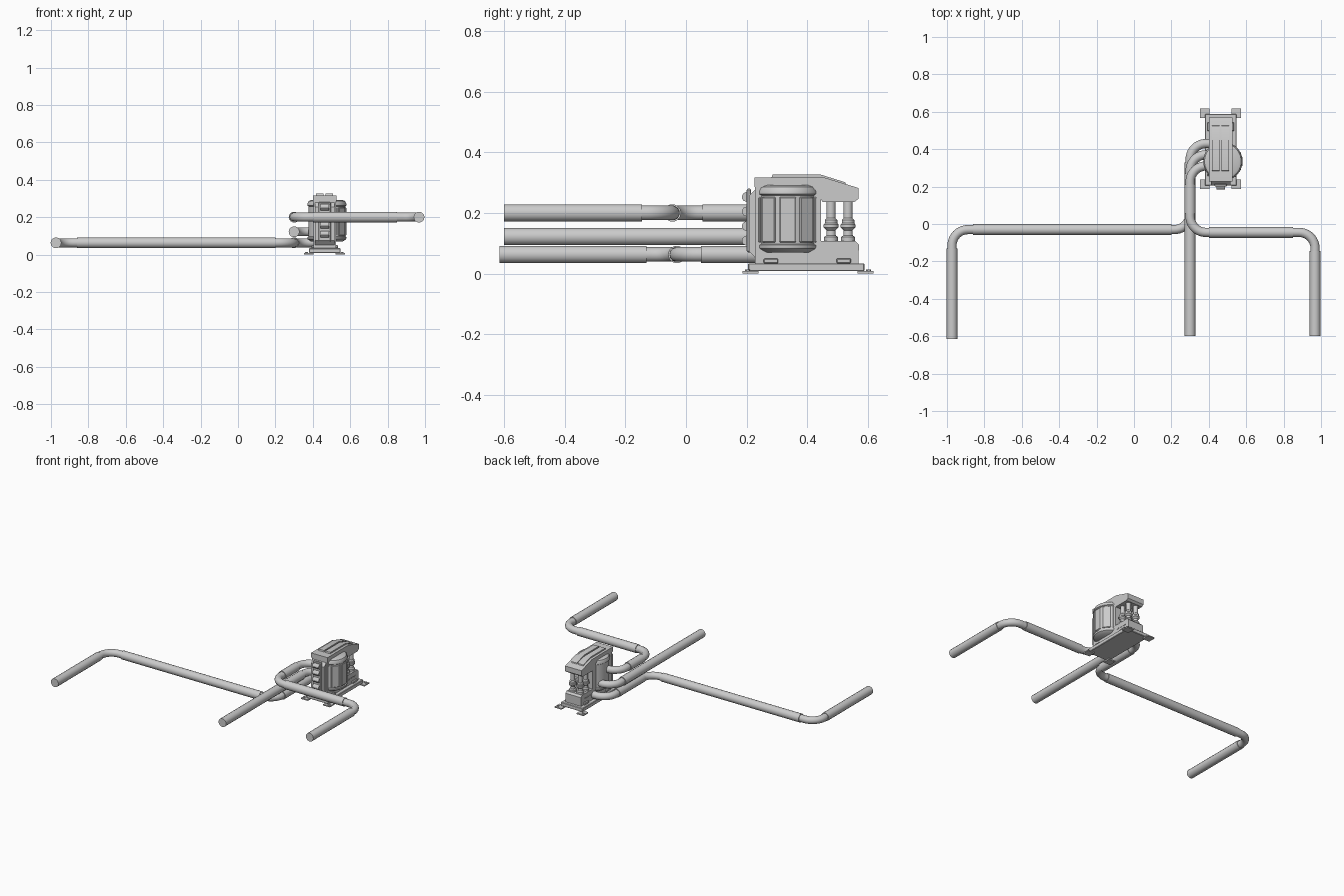
import bpy, bmesh, math
from mathutils import Vector

if "Cube" in bpy.data.objects:
    bpy.data.objects.remove(bpy.data.objects["Cube"])


def finish(name, bm, angle=35):
    bmesh.ops.recalc_face_normals(bm, faces=bm.faces)
    me = bpy.data.meshes.new(name)
    bm.to_mesh(me)
    bm.free()
    ob = bpy.data.objects.new(name, me)
    bpy.context.collection.objects.link(ob)
    smooth(ob, angle)
    return ob


def smooth(ob, angle=35):
    bpy.ops.object.select_all(action='DESELECT')
    ob.select_set(True)
    bpy.context.view_layer.objects.active = ob
    bpy.ops.object.shade_smooth_by_angle(angle=math.radians(angle))


def box(name, x0, x1, y0, y1, z0, z1, bevel=0.0):
    bm = bmesh.new()
    bmesh.ops.create_cube(bm, size=1)
    for v in bm.verts:
        v.co = Vector((x0 + (v.co.x + .5) * (x1 - x0), y0 + (v.co.y + .5) * (y1 - y0),
                       z0 + (v.co.z + .5) * (z1 - z0)))
    if bevel:
        bmesh.ops.bevel(bm, geom=bm.edges[:], offset=bevel, segments=1, affect='EDGES')
    return finish(name, bm, 20)


def side_profile(name, pts, x0, x1):
    """Extrude a y-z outline along x."""
    bm = bmesh.new()
    f = bm.faces.new([bm.verts.new((x0, y, z)) for y, z in pts])
    r = bmesh.ops.extrude_face_region(bm, geom=[f])
    bmesh.ops.translate(bm, vec=(x1 - x0, 0, 0),
                        verts=[g for g in r['geom'] if isinstance(g, bmesh.types.BMVert)])
    return finish(name, bm, 20)


def lathe(name, cx, cy, rz, n=24, angle=35):
    """Turn a radius-height profile about a vertical axis."""
    bm = bmesh.new()
    rings = [[bm.verts.new((cx + r * math.cos(2 * math.pi * (i + .5) / n),
                            cy + r * math.sin(2 * math.pi * (i + .5) / n), z))
              for i in range(n)] for r, z in rz]
    for a, b in zip(rings, rings[1:]):
        for i in range(n):
            bm.faces.new((a[i], a[(i + 1) % n], b[(i + 1) % n], b[i]))
    bm.faces.new(rings[0])
    bm.faces.new(rings[-1])
    return finish(name, bm, angle)


def tube(name, pts, radius):
    cu = bpy.data.curves.new(name, 'CURVE')
    cu.dimensions = '3D'
    cu.bevel_depth = radius
    cu.bevel_resolution = 5
    cu.use_fill_caps = True
    sp = cu.splines.new('POLY')
    sp.points.add(len(pts) - 1)
    for p, c in zip(sp.points, pts):
        p.co = (*c, 1)
    ob = bpy.data.objects.new(name, cu)
    bpy.context.collection.objects.link(ob)
    bpy.ops.object.select_all(action='DESELECT')
    ob.select_set(True)
    bpy.context.view_layer.objects.active = ob
    bpy.ops.object.convert(target='MESH')
    smooth(bpy.context.object)


def elbow(a, corner, b, z, r=.09):
    """Straight from a, rounded at the corner, straight to b."""
    a, c, b = (Vector((*p, z)) for p in (a, corner, b))
    u, v = (a - c).normalized(), (b - c).normalized()
    o = c + (u + v) * r
    arc = [o - v * r * math.cos(t) - u * r * math.sin(t)
           for t in (math.pi / 2 * i / 10 for i in range(11))]
    return [a] + arc + [b]


# hoses: thick sleeves (straight) joined by thinner elbows
THICK, THIN = .029, .0245
ZL, ZM, ZH = .063, .122, .2
sleeves = {
    'low': (ZL, [((.3, .33), (.3, .05)), ((.2, -.03), (-.86, -.03)), ((-.973, -.13), (-.973, -.615))]),
    'middle': (ZM, [((.3, .27), (.3, -.6))]),
    'high': (ZH, [((.3, .21), (.3, .055)), ((.4, -.045), (.85, -.045)), ((.968, -.145), (.968, -.6))]),
}
elbows = {
    'low': [((.42, .43), (.3, .43), (.3, .32)), ((.3, .06), (.3, -.03), (.19, -.03)),
            ((-.85, -.03), (-.973, -.03), (-.973, -.14))],
    'middle': [((.42, .37), (.3, .37), (.3, .26))],
    'high': [((.42, .31), (.3, .31), (.3, .2)), ((.3, .065), (.3, -.045), (.41, -.045)),
             ((.84, -.045), (.968, -.045), (.968, -.155))],
}
for key, (z, runs) in sleeves.items():
    for i, (a, b) in enumerate(runs):
        tube(f'{key}_pipe_sleeve_{i}', [(*a, z), (*b, z)], THICK)
    for i, (a, c, b) in enumerate(elbows[key]):
        tube(f'{key}_pipe_elbow_{i}', elbow(a, c, b, z, .085), THIN)

# base plate with four feet and bolts
box('base_plate', .38, .548, .205, .588, .008, .034, .003)
for i, x in enumerate((.378, .546)):
    for j, y in enumerate((.213, .592)):
        box(f'foot_{i}{j}', x - .026, x + .026, y - .026, y + .026, 0, .008)
        lathe(f'foot_bolt_{i}{j}', x + (-.012, .012)[i], y + (-.01, .01)[j],
              [(.008, .007), (.008, .013)], 6)

# housing: lower block, main column and overhanging cap
X0, X1 = .405, .523
side_profile('lower_block', [(.228, .034), (.568, .034), (.57, .095), (.558, .107),
                             (.44, .107), (.228, .12)], X0, X1)
side_profile('main_column', [(.228, .08), (.445, .08), (.445, .26), (.43, .29), (.228, .29)], X0, X1)
side_profile('top_cap', [(.226, .285), (.226, .317), (.455, .317), (.569, .282), (.569, .247),
                         (.555, .236), (.45, .236), (.43, .275)], X0 - .004, X1 + .004)
side_profile('front_panel', [(.23, .05), (.207, .075), (.207, .255), (.23, .28)], .413, .515)

# top ribs running down the slope
for i, x in enumerate((.438, .488)):
    side_profile(f'top_rib_{i}', [(.28, .31), (.285, .326), (.445, .326), (.525, .301),
                                  (.53, .288), (.45, .31)], x - .02, x + .02)

# stacked couplings on the front
box('front_socket_frame', .43, .497, .2, .215, .07, .28, .004)
for i in range(4):
    z = .09 + i * .048
    side_profile(f'front_coupling_{i}', [(.205, z), (.19, z + .006), (.184, z + .014),
                 (.184, z + .022), (.19, z + .031), (.205, z + .038)], .44, .487)

# motor drum with rims and vertical staves
CX, CY = .475, .335
lathe('motor_drum', CX, CY, [(.085, .07), (.103, .082), (.105, .088), (.105, .094), (.099, .097),
                             (.099, .258), (.105, .262), (.105, .272), (.098, .286),
                             (.084, .292)], 32)
for i in range(-2, 3):
    a = math.radians(i * 38)
    ob = box(f'drum_stave_{i + 2}', .096, .104, -.027, .027, .102, .253, .003)
    ob.location = (CX, CY, 0)
    ob.rotation_euler.z = a

# rear posts with collars
for i, x in enumerate((.435, .493)):
    for j, y in enumerate((.478, .534)):
        lathe(f'rear_post_{i}{j}', x, y, [(.023, .1), (.023, .12), (.016, .126), (.015, .142),
              (.019, .146), (.025, .152), (.025, .162), (.021, .166), (.021, .177),
              (.015, .183), (.015, .24)], 16)

# side lugs and vents on both flanks
for s, x in enumerate((X0, X1)):
    for i, y in enumerate((.28, .52)):
        box(f'side_lug_{s}{i}', x - .012, x + .012, y - .024, y + .024, .034, .05, .003)
    for i in range(3):
        y = .47 + i * .03
        box(f'vent_{s}{i}', x - .003, x + .003, y - .009, y + .009, .07, .077)
